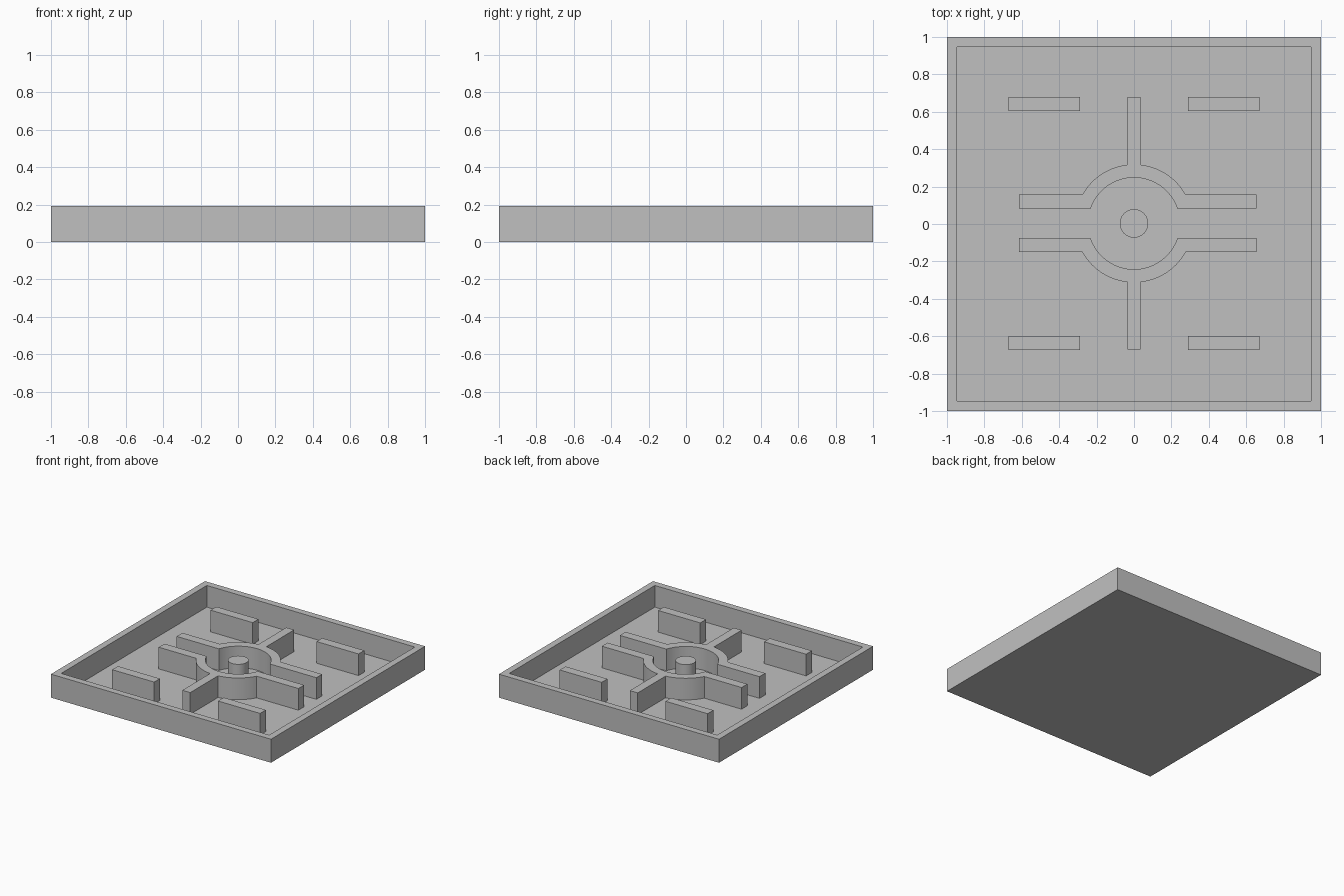
import bpy
import bmesh
from math import asin, cos, sin, pi

HEIGHT = 0.193
FLOOR = 0.015
SHIFT = 0.003      # ribs sit slightly towards the back

cube = bpy.data.objects.get("Cube")
if cube:
    bpy.data.objects.remove(cube, do_unlink=True)

grey = bpy.data.materials.new("light grey")
grey.use_nodes = True
grey.diffuse_color = (0.53, 0.53, 0.53, 1)
grey.node_tree.nodes["Principled BSDF"].inputs["Base Color"].default_value = grey.diffuse_color


def add_object(name, bm):
    bmesh.ops.recalc_face_normals(bm, faces=bm.faces)
    mesh = bpy.data.meshes.new(name)
    bm.to_mesh(mesh)
    bm.free()
    mesh.materials.append(grey)
    obj = bpy.data.objects.new(name, mesh)
    bpy.context.collection.objects.link(obj)
    return obj


def extrude(name, outline, z0, z1):
    """Prism from a flat outline."""
    bm = bmesh.new()
    face = bm.faces.new([bm.verts.new((x, y, z0)) for x, y in outline])
    new = bmesh.ops.extrude_face_region(bm, geom=[face], use_keep_orig=True)["geom"]
    for v in new:
        if isinstance(v, bmesh.types.BMVert):
            v.co.z = z1
    return add_object(name, bm)


def arc(radius, start, end, steps):
    angles = [start + (end - start) * i / steps for i in range(steps + 1)]
    return [(radius * cos(a), radius * sin(a)) for a in angles]


def smooth(obj):
    bpy.ops.object.select_all(action="DESELECT")
    obj.select_set(True)
    bpy.context.view_layer.objects.active = obj
    bpy.ops.object.shade_smooth_by_angle(angle=pi / 6)


# Open tray: a box with its top inset and pushed down to the floor
bm = bmesh.new()
bmesh.ops.create_cube(bm, size=2)
for v in bm.verts:
    v.co.z = HEIGHT if v.co.z > 0 else 0
top = max(bm.faces, key=lambda f: f.calc_center_median().z)
bmesh.ops.inset_region(bm, faces=[top], thickness=0.077)
well = bmesh.ops.extrude_face_region(bm, geom=[top])["geom"]
bmesh.ops.delete(bm, geom=[top], context="FACES")
for v in well:
    if isinstance(v, bmesh.types.BMVert):
        v.co.z = FLOOR
add_object("tray", bm)

# Half ring with two side arms and one radial arm, mirrored front to back
INNER, OUTER = 0.245, 0.316
LOW, HIGH, HALF, REACH = 0.079, 0.154, 0.036, 0.675
inner_a = asin(LOW / INNER)
outer_a = asin(HIGH / OUTER)
stem_a = asin(HALF / OUTER)
outline = arc(INNER, inner_a, pi - inner_a, 32)
outline += [(-0.615, LOW), (-0.615, HIGH)]
outline += arc(OUTER, pi - outer_a, pi / 2 + stem_a, 14)
outline += [(-HALF, REACH), (HALF, REACH)]
outline += arc(OUTER, pi / 2 - stem_a, outer_a, 14)
outline += [(0.655, HIGH), (0.655, LOW)]
for name, side in (("back", 1), ("front", -1)):
    points = [(x, side * y + SHIFT) for x, y in outline]
    smooth(extrude(name + "_ring_rib", points, FLOOR - 0.005, HEIGHT))

# Centre post
post = [(x, y + SHIFT) for x, y in arc(0.076, 0, 2 * pi, 48)[:-1]]
smooth(extrude("centre_post", post, FLOOR - 0.005, HEIGHT))

# Four short ribs
for y_name, sy in (("back", 1), ("front", -1)):
    for x_name, sx in (("left", 1), ("right", -1)):
        corners = [(0.29, 0.602), (0.672, 0.602), (0.672, 0.677), (0.29, 0.677)]
        points = [(sx * x, sy * y + SHIFT) for x, y in corners]
        extrude(f"{y_name}_{x_name}_rib", points, FLOOR - 0.005, HEIGHT)
